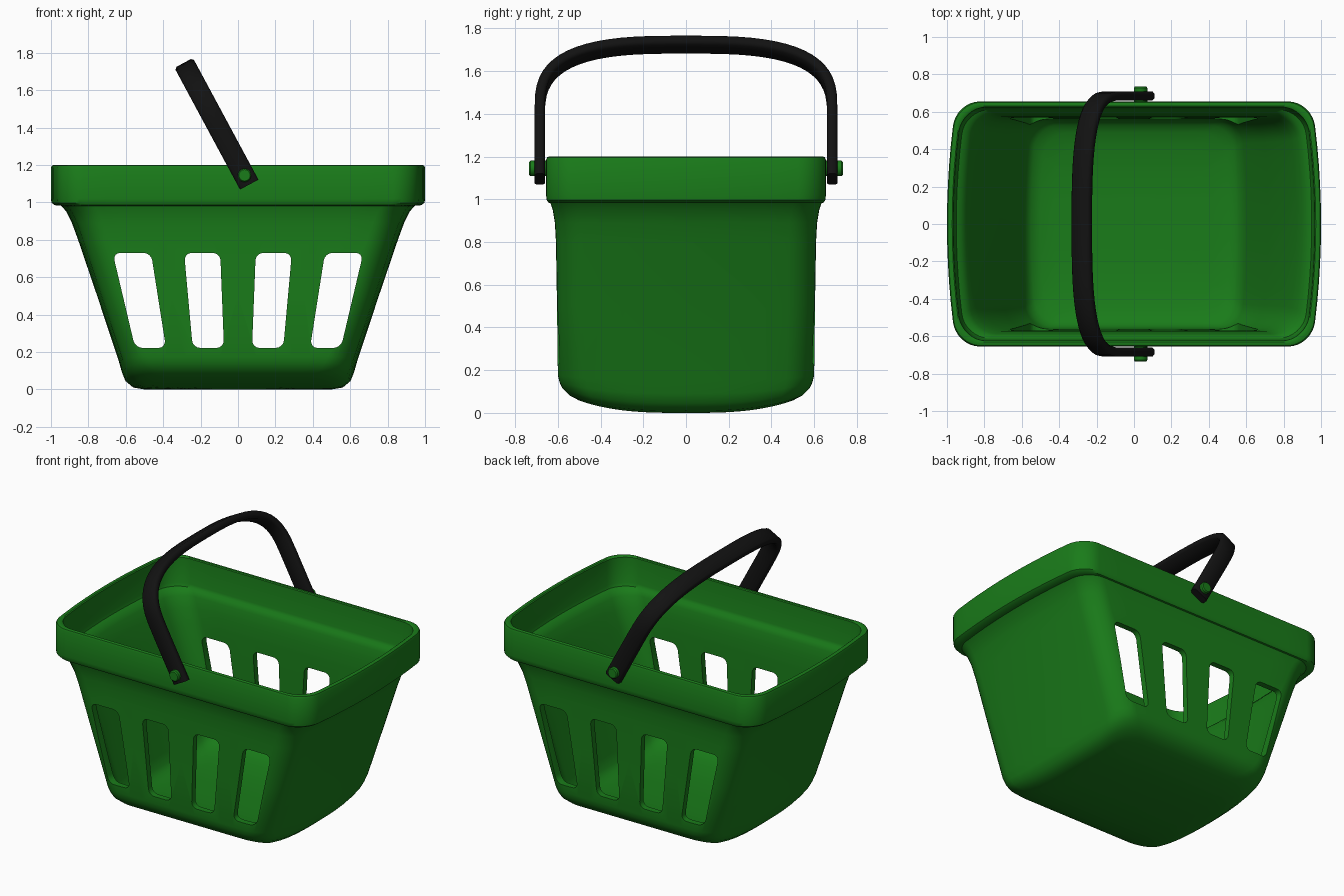
import bpy, bmesh, math
from mathutils import Vector

if "Cube" in bpy.data.objects:
    bpy.data.objects.remove(bpy.data.objects["Cube"])


def material(name, rgb):
    m = bpy.data.materials.new(name)
    m.diffuse_color = (*rgb, 1)
    m.use_nodes = True
    m.node_tree.nodes["Principled BSDF"].inputs["Base Color"].default_value = m.diffuse_color
    return m


GREEN = material("green_plastic", (0.01, 0.2, 0.01))
BLACK = material("black_plastic", (0.006, 0.006, 0.006))


def finish(bm, name, mat):
    bmesh.ops.recalc_face_normals(bm, faces=bm.faces)
    me = bpy.data.meshes.new(name)
    bm.to_mesh(me)
    bm.free()
    ob = bpy.data.objects.new(name, me)
    bpy.context.collection.objects.link(ob)
    me.materials.append(mat)
    return ob


def activate(ob):
    bpy.ops.object.select_all(action='DESELECT')
    ob.select_set(True)
    bpy.context.view_layer.objects.active = ob


def smooth(ob, angle=35):
    activate(ob)
    bpy.ops.object.shade_smooth_by_angle(angle=math.radians(angle))


def loft(bm, rings):
    """Skin equal-length closed rings of points and cap both ends."""
    vs = [[bm.verts.new(p) for p in r] for r in rings]
    n = len(vs[0])
    for a, b in zip(vs, vs[1:]):
        for i in range(n):
            j = (i + 1) % n
            bm.faces.new((a[i], a[j], b[j], b[i]))
    bm.faces.new(vs[0])
    bm.faces.new(vs[-1])


def basket_ring(z, hx, hy, k=1.0):
    """Rounded rectangle with bulging ends; the floor rises towards the long sides."""
    r, pts = 0.13, []
    for sx, sy, a0 in ((1, 1, 0), (-1, 1, 90), (-1, -1, 180), (1, -1, 270)):
        cx, cy = sx * (hx - r), sy * (hy - r)
        for i in range(9):
            a = math.radians(a0 + 90 * i / 8)
            pts.append((cx + r * math.cos(a), cy + r * math.sin(a)))
        # subdivide the straight run to the next corner
        ex, ey = pts[-1]
        nx, ny = (-ex, ey) if a0 in (0, 180) else (ex, -ey)
        pts += [(ex + (nx - ex) * t / 10, ey + (ny - ey) * t / 10) for t in range(1, 10)]
    out = []
    for x, y in pts:
        x *= 1 - 0.05 * (y / hy) ** 2
        lift = 0.1 * (abs(y * k) / 0.6) ** 3 * max(0, 1 - z / 0.2)
        out.append((x * k, y * k, z + lift))
    return out


# Basket shell: outside from floor to rim, then down the inside
outer = [(0, .50, .50), (.01, .56, .545), (.045, .602, .578), (.09, .62, .592),
         (.15, .637, .6), (.5, .753, .604), (.8, .855, .609), (.89, .888, .614),
         (.95, .917, .624), (.982, .945, .635), (.985, .98, .645), (.998, .997, .653),
         (1.02, 1.0, .655), (1.185, 1.0, .655), (1.197, .995, .65), (1.2, .985, .642)]
inner = [(1.2, .972, .63), (1.195, .966, .624), (1.03, .958, .616), (1.01, .95, .61),
         (1.0, .925, .598), (.97, .9, .588), (.9, .868, .576), (.8, .825, .57),
         (.5, .718, .565), (.15, .602, .56), (.09, .58, .55), (.06, .55, .53),
         (.045, .5, .49)]
steps = (.08, .25, .4, .55, .7, .85)
rings = [basket_ring(*outer[0], k) for k in steps]
rings += [basket_ring(*p) for p in outer + inner]
rings += [basket_ring(*inner[-1], k) for k in reversed(steps)]
bm = bmesh.new()
loft(bm, rings)
basket = finish(bm, "basket", GREEN)

# Slanted window slots, cut through both long sides
bm = bmesh.new()
for s in (-1, 1):
    for t0, t1, b0, b1 in ((.465, .67, .385, .55), (.095, .288, .075, .242)):
        quad = [(s * t0, .73), (s * t1, .73), (s * b1, .222), (s * b0, .222)]
        part = bmesh.new()
        loft(part, [[(x, y, z) for x, z in quad] for y in (-1, 1)])
        edges = [e for e in part.edges if abs(e.verts[0].co.y - e.verts[1].co.y) > 1]
        bmesh.ops.bevel(part, geom=edges, offset=.04, segments=4, profile=.5,
                        affect='EDGES')
        tmp = bpy.data.meshes.new("slot")
        part.to_mesh(tmp)
        part.free()
        bm.from_mesh(tmp)
        bpy.data.meshes.remove(tmp)
cutter = finish(bm, "slot_cutter", GREEN)
cutter.hide_render = True
mod = basket.modifiers.new("slots", 'BOOLEAN')
mod.operation, mod.solver, mod.object = 'DIFFERENCE', 'EXACT', cutter
activate(basket)
bpy.ops.object.modifier_apply(modifier="slots")
bpy.data.objects.remove(cutter)
smooth(basket)

# Handle: flat strap swept along a tilted arch
base = Vector((.06, 0, 1.095))
up = Vector((-.35, 0, .65)).normalized()
side = Vector((up.z, 0, -up.x))
arch = [(.685, 0), (.685, .17)]
for i in range(33):
    a = math.pi * i / 32
    c, q = math.cos(a), math.sin(a)
    arch.append((math.copysign(abs(c) ** (2 / 3), c) * .685,
                 .345 + .37 * max(q, 0) ** (2 / 3)))
arch += [(-.685, .17), (-.685, 0)]
W, T, C = .056, .024, .012
section = [(W, T - C), (W - C, T), (C - W, T), (-W, T - C),
           (-W, C - T), (C - W, -T), (W - C, -T), (W, C - T)]
rings = []
for i, (y, h) in enumerate(arch):
    y0, h0 = arch[max(i - 1, 0)]
    y1, h1 = arch[min(i + 1, len(arch) - 1)]
    d = Vector((y1 - y0, h1 - h0)).normalized()
    out = Vector((0, d.y, 0)) - up * d.x
    p = base + up * h + Vector((0, y, 0))
    rings.append([p + side * u + out * v for u, v in section])
bm = bmesh.new()
loft(bm, rings)
smooth(finish(bm, "handle", BLACK), 50)

# Pivot pins joining the handle to the rim
for s, name in ((-1, "front_pin"), (1, "back_pin")):
    bm = bmesh.new()
    prof = [(.63, .036), (.728, .036), (.735, .03)]
    loft(bm, [[(.035 + r * math.cos(k * math.pi / 12), s * y,
                1.145 + r * math.sin(k * math.pi / 12)) for k in range(24)]
              for y, r in prof])
    smooth(finish(bm, name, GREEN))
